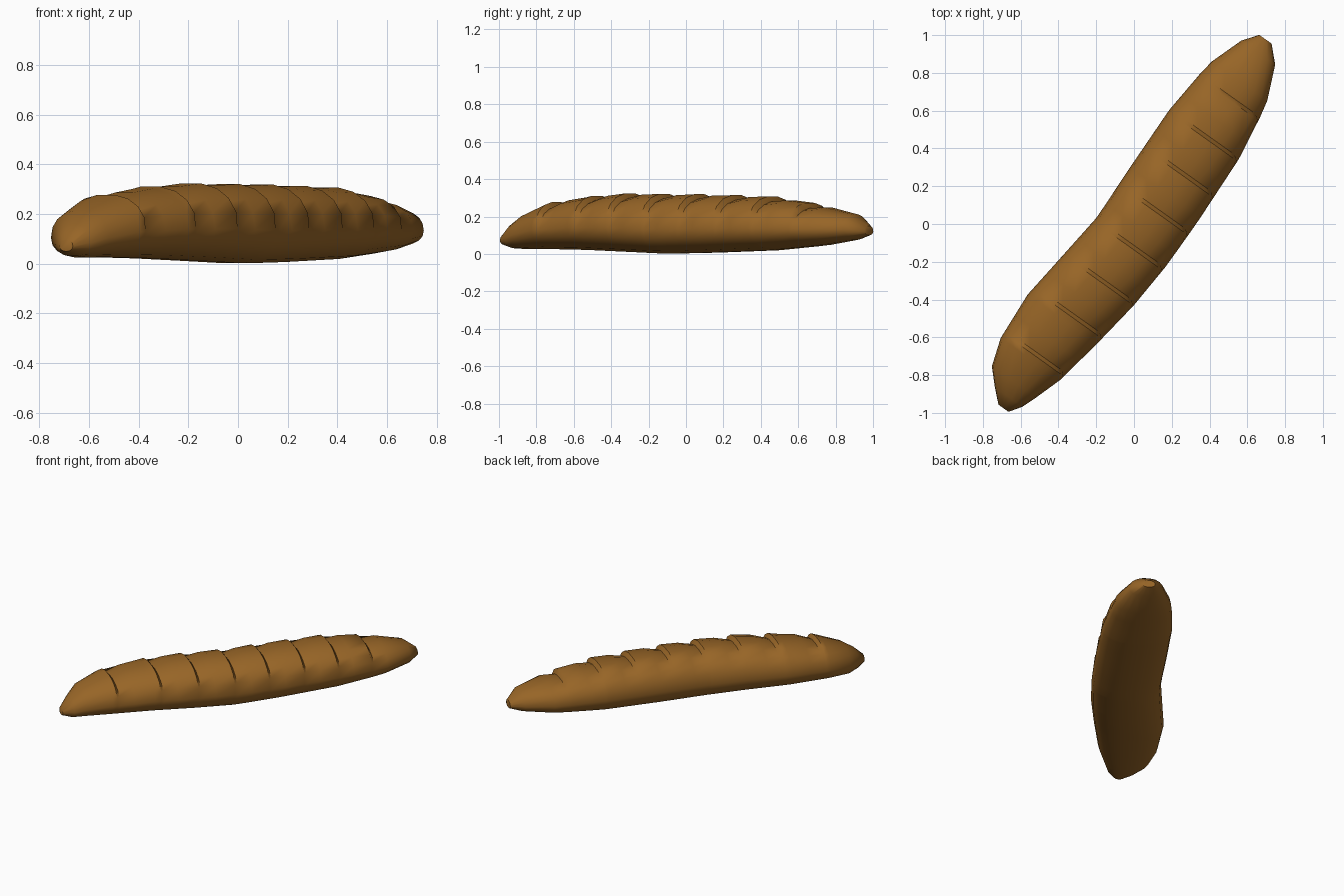
import bpy, bmesh, math

cube = bpy.data.objects.get("Cube")
if cube:
    bpy.data.objects.remove(cube, do_unlink=True)

crust = bpy.data.materials.new("golden_brown_crust")
COLOR = (0.31, 0.13, 0.02, 1)
crust.diffuse_color = COLOR
crust.use_nodes = True
crust.node_tree.nodes["Principled BSDF"].inputs["Base Color"].default_value = COLOR

# Loaf stations: distance along the loaf, left edge, right edge, bottom, top
STATIONS = [
    (-1.195, -.03, .035, .05, .10),
    (-1.13, -.10, .08, .03, .16),
    (-1.05, -.176, .11, .025, .215),
    (-.90, -.225, .16, .025, .27),
    (-.63, -.242, .208, .02, .305),
    (-.35, -.21, .249, .01, .32),
    (-.08, -.18, .268, 0, .317),
    (.20, -.19, .268, .005, .315),
    (.60, -.198, .253, .018, .303),
    (.92, -.17, .205, .045, .255),
    (1.12, -.10, .12, .075, .212),
    (1.2, -.04, .04, .10, .15),
]
SCORES = [-.86, -.58, -.34, -.1, .13, .37, .6, .84]
SIDES = 18
AXIS = (.58, .815)


def station_at(s):
    for a, b in zip(STATIONS, STATIONS[1:]):
        if s <= b[0]:
            f = (s - a[0]) / (b[0] - a[0])
            return [p + (q - p) * f for p, q in zip(a, b)]
    return STATIONS[-1]


# Each score is a sharp drop followed by a gradual rise
rings = [(s[0], 0) for s in STATIONS
         if all(not -.02 < s[0] - c < .12 for c in SCORES)]
for c in SCORES:
    rings += [(c - .012, -.006), (c + .008, .02), (c + .1, 0)]
rings.sort()

bm = bmesh.new()
loops = []
for s, depth in rings:
    _, left, right, low, high = station_at(s)
    mid, half = (left + right) / 2, (right - left) / 2
    waist = low + (high - low) * .42
    loop = []
    for i in range(SIDES):
        a = math.tau * i / SIDES
        c, n = math.cos(a), math.sin(a)
        t = mid + half * math.copysign(abs(c) ** .9, c)
        z = waist + ((high - waist) if n > 0 else (waist - low)) * math.copysign(abs(n) ** .9, n)
        # Scores run across the crown and down the right shoulder
        if n > .3 and c > -.6:
            z -= depth * min(1, (n - .3) * 2)
            t -= depth * max(c, 0)
        x = AXIS[0] * s + AXIS[1] * t
        y = AXIS[1] * s - AXIS[0] * t
        loop.append(bm.verts.new((x, y, z)))
    loops.append(loop)

# Skin the loaf and close both heels
for a, b in zip(loops, loops[1:]):
    for i in range(SIDES):
        j = (i + 1) % SIDES
        bm.faces.new((a[i], a[j], b[j], b[i]))
bm.faces.new(loops[0])
bm.faces.new(loops[-1])
bmesh.ops.recalc_face_normals(bm, faces=bm.faces)

mesh = bpy.data.meshes.new("bread_loaf")
bm.to_mesh(mesh)
bm.free()
mesh.materials.append(crust)
loaf = bpy.data.objects.new("bread_loaf", mesh)
bpy.context.collection.objects.link(loaf)

bpy.ops.object.select_all(action='DESELECT')
loaf.select_set(True)
bpy.context.view_layer.objects.active = loaf
bpy.ops.object.shade_smooth_by_angle(angle=math.radians(50))
